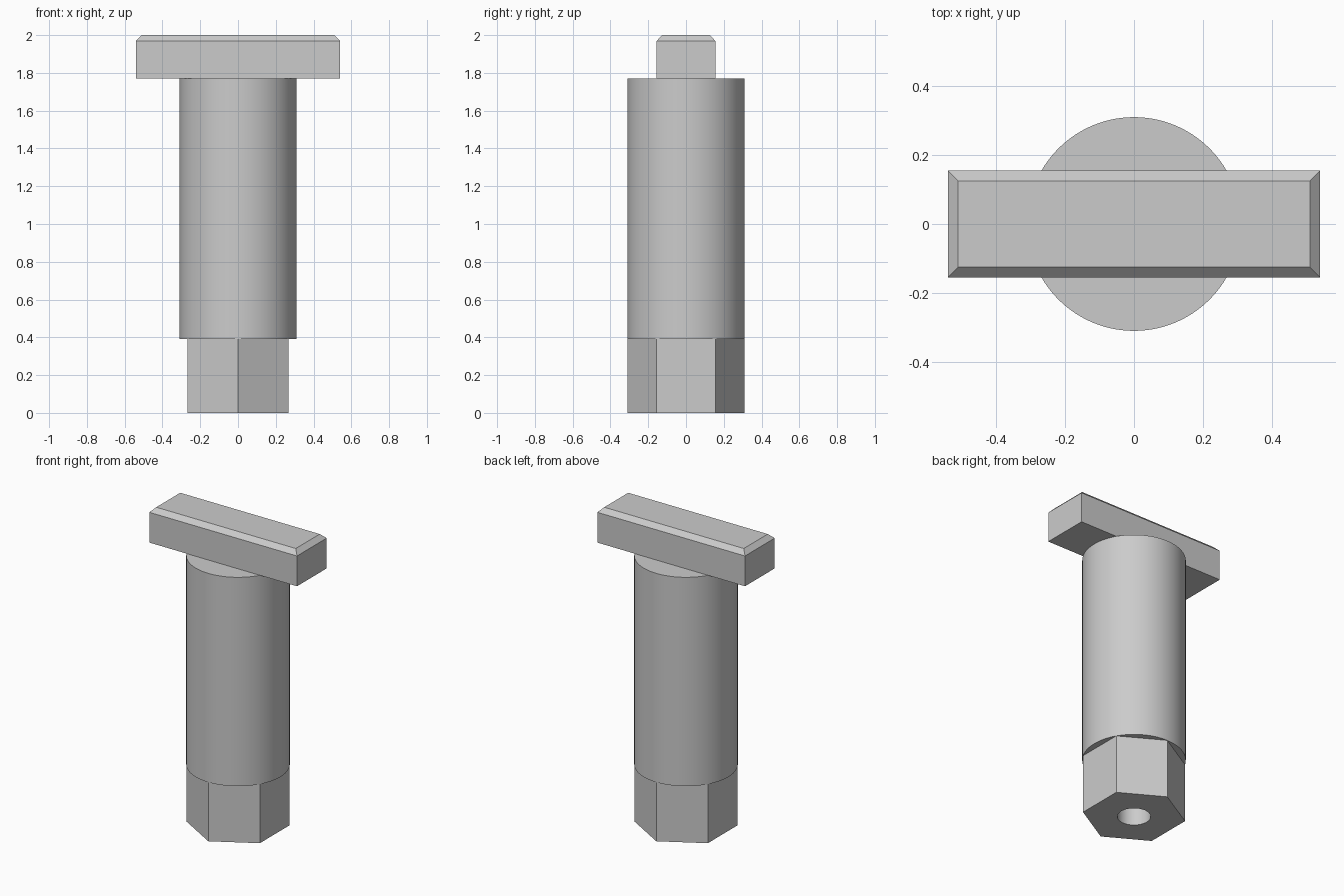
import bpy
import bmesh

default = bpy.data.objects.get("Cube")
if default:
    bpy.data.objects.remove(default, do_unlink=True)

RADIUS = 0.31
HEX_TOP = 0.39
HEAD_BASE = 1.77
TOP = 2.0
BORE_RADIUS, BORE_TOP = 0.1, 1.2

grey = bpy.data.materials.new("plain grey")
grey.use_nodes = True
colour = (0.6, 0.6, 0.6, 1)
grey.diffuse_color = colour
grey.node_tree.nodes["Principled BSDF"].inputs["Base Color"].default_value = colour


def prism(name, sides, radius, z0, z1):
    """Upright prism with a corner on the y axis."""
    bpy.ops.mesh.primitive_cylinder_add(
        vertices=sides, radius=radius, depth=z1 - z0, location=(0, 0, (z0 + z1) / 2))
    ob = bpy.context.object
    ob.name = name
    ob.data.materials.append(grey)
    return ob


def activate(ob):
    bpy.ops.object.select_all(action="DESELECT")
    ob.select_set(True)
    bpy.context.view_layer.objects.active = ob


# Round shaft and hexagonal foot, both on the same axis
shaft = prism("shaft", 96, RADIUS, HEX_TOP, HEAD_BASE)
foot = prism("hex_foot", 6, RADIUS, 0, HEX_TOP)

# Blind bore running up from the underside
cutter = prism("bore_cutter", 48, BORE_RADIUS, -0.1, BORE_TOP)
cutter.hide_render = True
for part in (shaft, foot):
    activate(part)
    cut = part.modifiers.new("bore", "BOOLEAN")
    cut.operation = "DIFFERENCE"
    cut.solver = "EXACT"
    cut.object = cutter
    bpy.ops.object.modifier_apply(modifier=cut.name)
    bpy.ops.object.shade_smooth_by_angle(angle=0.5)
bpy.data.objects.remove(cutter, do_unlink=True)

# Crossbar head with chamfered top edges
bpy.ops.mesh.primitive_cube_add(size=1, location=(0, 0, (HEAD_BASE + TOP) / 2))
head = bpy.context.object
head.name = "crossbar_head"
head.data.materials.append(grey)
bm = bmesh.new()
bm.from_mesh(head.data)
bmesh.ops.scale(bm, vec=(1.08, 0.31, TOP - HEAD_BASE), verts=bm.verts)
top_edges = [e for e in bm.edges if all(v.co.z > 0 for v in e.verts)]
bmesh.ops.bevel(bm, geom=top_edges, offset=0.03, segments=1, affect="EDGES")
bm.to_mesh(head.data)
bm.free()
